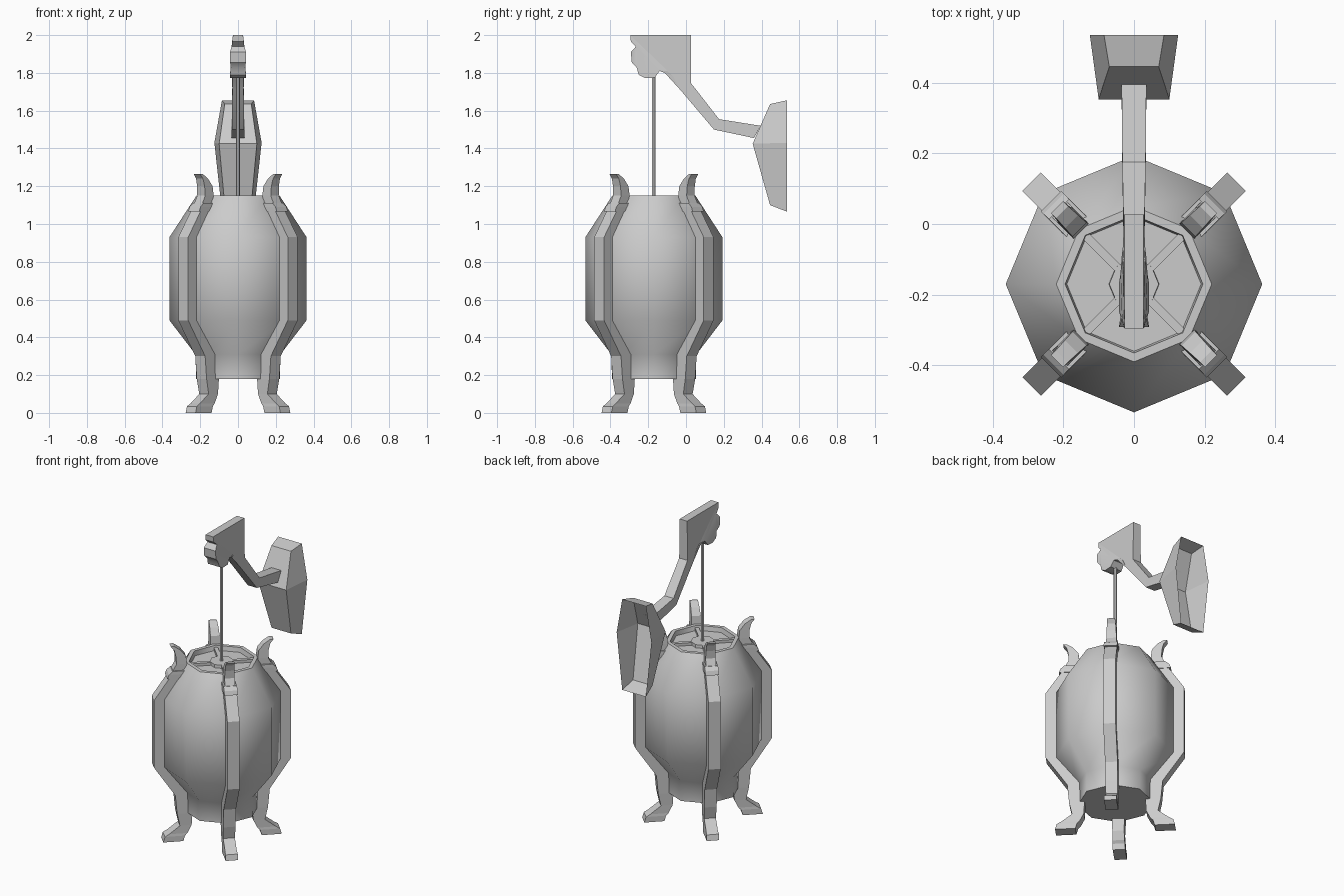
import bpy, bmesh, math
from mathutils import Matrix, Vector

if "Cube" in bpy.data.objects:
    bpy.data.objects.remove(bpy.data.objects["Cube"])

CY = -0.17                       # y of the vessel axis
AXIS = Matrix.Translation((0, CY, 0))


def make(name, bm, matrix=None, smooth=None, recalc=True):
    if recalc:
        bmesh.ops.recalc_face_normals(bm, faces=bm.faces)
    if matrix:
        bm.transform(matrix)
    me = bpy.data.meshes.new(name)
    bm.to_mesh(me)
    bm.free()
    ob = bpy.data.objects.new(name, me)
    bpy.context.collection.objects.link(ob)
    if smooth:
        bpy.ops.object.select_all(action='DESELECT')
        ob.select_set(True)
        bpy.context.view_layer.objects.active = ob
        bpy.ops.object.shade_smooth_by_angle(angle=math.radians(smooth))
    return ob


def loft(bm, rings, caps=True):
    rows = [[bm.verts.new(p) for p in ring] for ring in rings]
    n = len(rows[0])
    for a, b in zip(rows, rows[1:]):
        for i in range(n):
            j = (i + 1) % n
            bm.faces.new((a[i], a[j], b[j], b[i]))
    if caps:
        bm.faces.new(rows[0][::-1])
        bm.faces.new(rows[-1])


def lathe(name, profile, sides=8, smooth=None):
    bm = bmesh.new()
    loft(bm, [[(r * math.cos(2 * math.pi * i / sides), r * math.sin(2 * math.pi * i / sides), z)
               for i in range(sides)] for r, z in profile])
    return make(name, bm, AXIS, smooth)


def radial_bar(name, sections, angle):
    # sections: height, inner radius, outer radius, half width
    bm = bmesh.new()
    loft(bm, [[(a, -w, z), (b, -w, z), (b, w, z), (a, w, z)] for z, a, b, w in sections])
    return make(name, bm, AXIS @ Matrix.Rotation(math.radians(angle), 4, 'Z'))


def side_prism(name, points, smooth=None):
    # points: y, z, half thickness in x
    bm = bmesh.new()
    loft(bm, [[(s * w, y, z) for y, z, w in points] for s in (-1, 1)])
    bmesh.ops.triangulate(bm, faces=[f for f in bm.faces if len(f.verts) > 4])
    return make(name, bm, None, smooth)


# eight-sided vessel with a recessed lid
lathe("vessel", [(0.222, 0.18), (0.225, 0.31), (0.363, 0.49), (0.363, 0.93),
                 (0.22, 1.15), (0.195, 1.15), (0.19, 1.12)], smooth=50)
lathe("lid_hub", [(0.072, 1.11), (0.07, 1.14)])
lathe("rod", [(0.011, 1.12), (0.011, 1.82)], sides=6)

LEG = [(0, .235, .355, .037), (.035, .225, .345, .037), (.05, .21, .32, .035), (.1, .185, .255, .035),
       (.18, .18, .272, .037), (.30, .2, .283, .037), (.49, .33, .41, .037), (.93, .33, .41, .037),
       (1.075, .24, .312, .037)]
HORN = [(1.08, .235, .312, .031), (1.15, .212, .275, .03), (1.20, .218, .278, .028),
        (1.24, .25, .288, .026), (1.265, .288, .308, .024)]

# four legs with collars, horns and lid spokes on the diagonals
for k in range(4):
    ang = 45 + 90 * k
    radial_bar(f"leg_{k+1}", LEG, ang)
    radial_bar(f"collar_{k+1}", [(1.065, .23, .332, .041), (1.09, .22, .322, .041), (1.11, .22, .3, .04)], ang)
    radial_bar(f"horn_{k+1}", HORN, ang)
    radial_bar(f"lid_spoke_{k+1}", [(1.115, .06, .195, .012), (1.138, .06, .195, .012)], ang)

# scalloped head plate and bent arm in one side profile
N, B, A = 0.027, 0.042, 0.033
side_prism("head_and_arm", [
    (-.295, 2.0, N), (.027, 2.0, N), (.027, 1.745, .03), (.175, 1.555, A), (.395, 1.52, .035),
    (.36, 1.455, .035), (.148, 1.50, A), (-.03, 1.71, .03), (-.07, 1.785, .032), (-.10, 1.81, .036),
    (-.14, 1.81, .038), (-.165, 1.775, B), (-.215, 1.772, B), (-.25, 1.79, B), (-.262, 1.83, .038),
    (-.287, 1.855, B), (-.292, 1.91, B), (-.265, 1.94, .034), (-.292, 1.965, .03)], smooth=35)

# hollow six-sided paddle, open at the back
bm = bmesh.new()
front = [(.07, .445, 1.635), (.10, .353, 1.425), (.07, .445, 1.10)]
back = [(.085, .535, 1.655), (.125, .535, 1.43), (.085, .535, 1.065)]
rings = [pts + [(-x, y, z) for x, y, z in reversed(pts)] for pts in (back, front)]
loft(bm, rings, caps=False)
bm.verts.ensure_lookup_table()
f = bm.verts[6:12]
bm.faces.new((f[0], f[1], f[4], f[5]))
bm.faces.new((f[1], f[2], f[3], f[4]))
make("paddle", bm)
